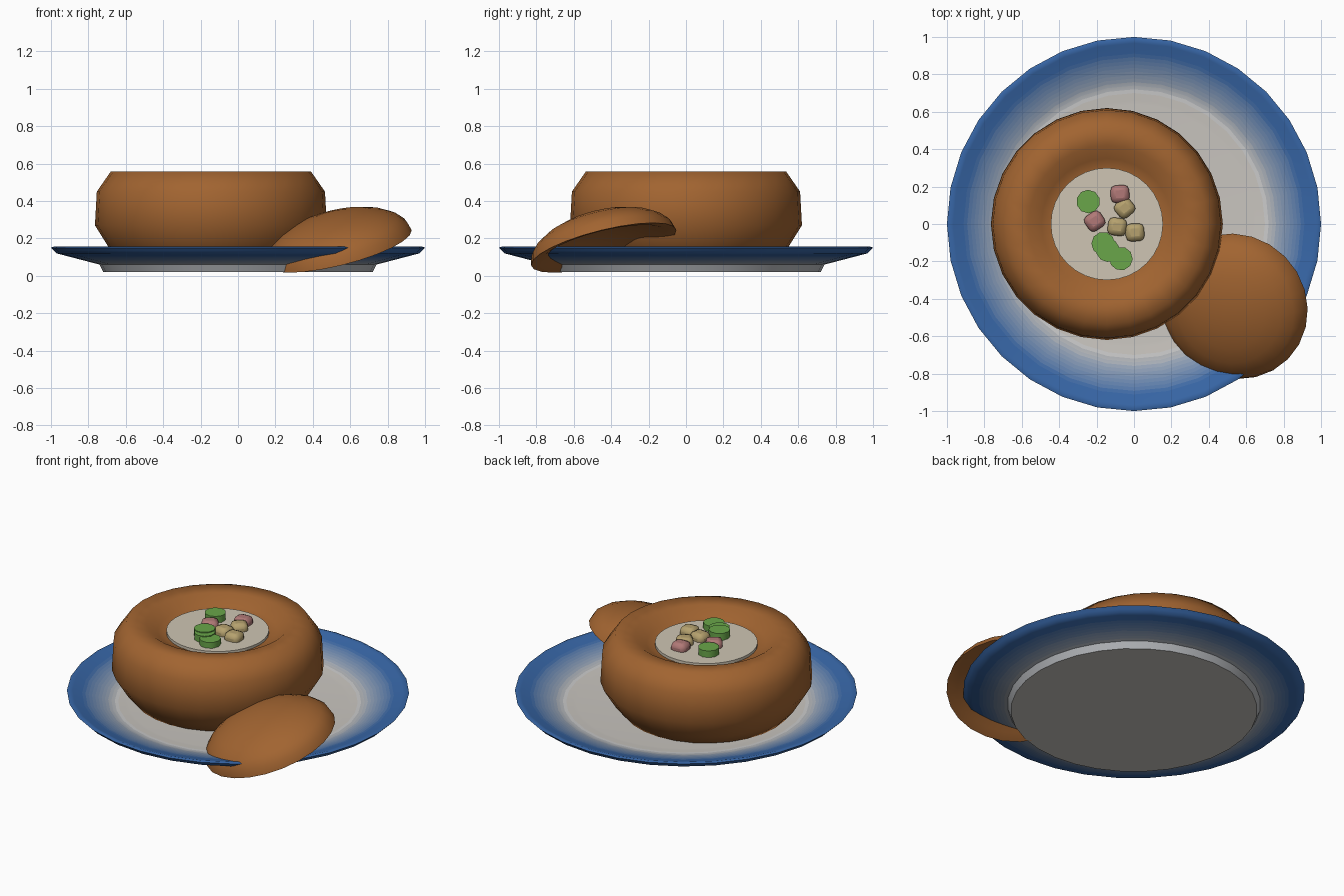
import bpy, bmesh, math
from mathutils import Vector

if "Cube" in bpy.data.objects:
    bpy.data.objects.remove(bpy.data.objects["Cube"])

def mat(name, rgb):
    m = bpy.data.materials.new(name)
    m.diffuse_color = tuple((c / 255) ** 2.2 for c in rgb) + (1,)
    m.use_nodes = True
    m.node_tree.nodes["Principled BSDF"].inputs["Base Color"].default_value = m.diffuse_color
    return m

CREAM, BLUE = (200, 196, 190), (58, 102, 165)
crust = mat("crust", (160, 100, 52))
soup_mat = mat("soup", (205, 196, 178))
green = mat("green", (105, 165, 75))
pink = mat("pink", (175, 120, 118))
beige = mat("beige", (180, 160, 110))

def finish(ob, angle=40):
    bpy.ops.object.select_all(action='DESELECT')
    ob.select_set(True)
    bpy.context.view_layer.objects.active = ob
    bpy.ops.object.shade_smooth_by_angle(angle=math.radians(angle))
    return ob

def lathe(name, profile, n, mats, pick=None, angle=40):
    """Spin (radius, z) points; a zero radius closes at the axis."""
    bm = bmesh.new()
    rings = []
    for r, z in profile:
        if r == 0:
            rings.append([bm.verts.new((0, 0, z))] * n)
        else:
            rings.append([bm.verts.new((r * math.cos(2 * math.pi * i / n),
                                        r * math.sin(2 * math.pi * i / n), z)) for i in range(n)])
    for a, b in zip(rings, rings[1:]):
        for i in range(n):
            j = (i + 1) % n
            f = bm.faces.new(list(dict.fromkeys((a[i], a[j], b[j], b[i]))))
            if pick:
                c = f.calc_center_median()
                f.material_index = pick(math.hypot(c.x, c.y))
    bmesh.ops.recalc_face_normals(bm, faces=bm.faces)
    me = bpy.data.meshes.new(name)
    bm.to_mesh(me)
    bm.free()
    ob = bpy.data.objects.new(name, me)
    bpy.context.collection.objects.link(ob)
    for m in mats:
        me.materials.append(m)
    return finish(ob, angle)

# Plate, shaded from cream to blue in fine rings
STEPS = 14
glaze = [mat(f"glaze_{k}", [a + (b - a) * k / STEPS for a, b in zip(CREAM, BLUE)])
         for k in range(STEPS + 1)]

def subdivided(points, step):
    out = [points[0]]
    for (r0, z0), (r1, z1) in zip(points, points[1:]):
        k = max(1, round(abs(r1 - r0) / step))
        out += [(r0 + (r1 - r0) * i / k, z0 + (z1 - z0) * i / k) for i in range(1, k + 1)]
    return out

outline = [(0, 0.02)] + subdivided([(0.72, 0.02), (0.74, 0.06), (0.97, 0.12), (1.0, 0.15), (0.985, 0.156),
                                    (0.93, 0.14), (0.74, 0.088), (0.64, 0.08)], 0.02) + [(0, 0.08)]
lathe("plate", outline, 32, glaze,
      lambda r: round(STEPS * min(1, max(0, (r - 0.69) / 0.23))))

# Hollowed bread bowl
CX = -0.145
bowl = lathe("bread_bowl", [(0, 0.08), (0.49, 0.085), (0.545, 0.15), (0.62, 0.27), (0.61, 0.45),
                            (0.535, 0.558), (0.42, 0.555), (0.35, 0.505), (0.29, 0.49), (0, 0.48)],
             28, [crust], angle=60)
bowl.location.x = CX

# Soup surface
soup = lathe("soup", [(0, 0.48), (0.3, 0.48), (0.3, 0.51), (0, 0.51)], 32, [soup_mat])
soup.location.x = CX

# Vegetable slices
for i, (x, y, z) in enumerate([(-0.245, 0.12, 0.53), (-0.165, -0.105, 0.535),
                               (-0.14, -0.14, 0.53), (-0.07, -0.185, 0.525)]):
    bpy.ops.mesh.primitive_cylinder_add(vertices=10, radius=0.063, depth=0.045,
                                        location=(x, y, z), rotation=(0, 0, 0.3 * i))
    ob = bpy.context.object
    ob.name = f"green_slice_{i + 1}"
    ob.data.materials.append(green)
    finish(ob)

# Rounded chunks
for i, (x, y, turn, m) in enumerate([(-0.05, 0.085, 0.7, beige), (-0.09, -0.015, -0.15, beige),
                                     (0.005, -0.045, 0.05, beige), (-0.075, 0.16, 0.05, pink),
                                     (-0.21, 0.015, 0.6, pink)]):
    bpy.ops.mesh.primitive_cube_add(size=1, location=(x, y, 0.518), rotation=(0, 0, turn))
    ob = bpy.context.object
    ob.name = f"chunk_{i + 1}"
    ob.scale = (0.1, 0.095, 0.075)
    bpy.ops.object.transform_apply(location=False, rotation=False, scale=True)
    bev = ob.modifiers.new("round", 'BEVEL')
    bev.width, bev.segments = 0.027, 2
    ob.data.materials.append(m)
    finish(ob, 60)

# Bread lid leaning on the rim
R, H = 0.4, 0.186
dome = [(R * math.cos(t), H * math.sin(t)) for t in (math.pi / 2 * k / 6 for k in range(6))] + [(0, H)]
lid = lathe("bread_lid", [(0, 0.08), (0.2, 0.065), (0.34, 0.01)] + dome, 24, [crust], angle=60)
lid.rotation_mode = 'QUATERNION'
lid.rotation_quaternion = Vector((0, 0, 1)).rotation_difference(Vector((-0.25, -0.25, 1)))
lid.location = (0.54, -0.44, 0.15)
